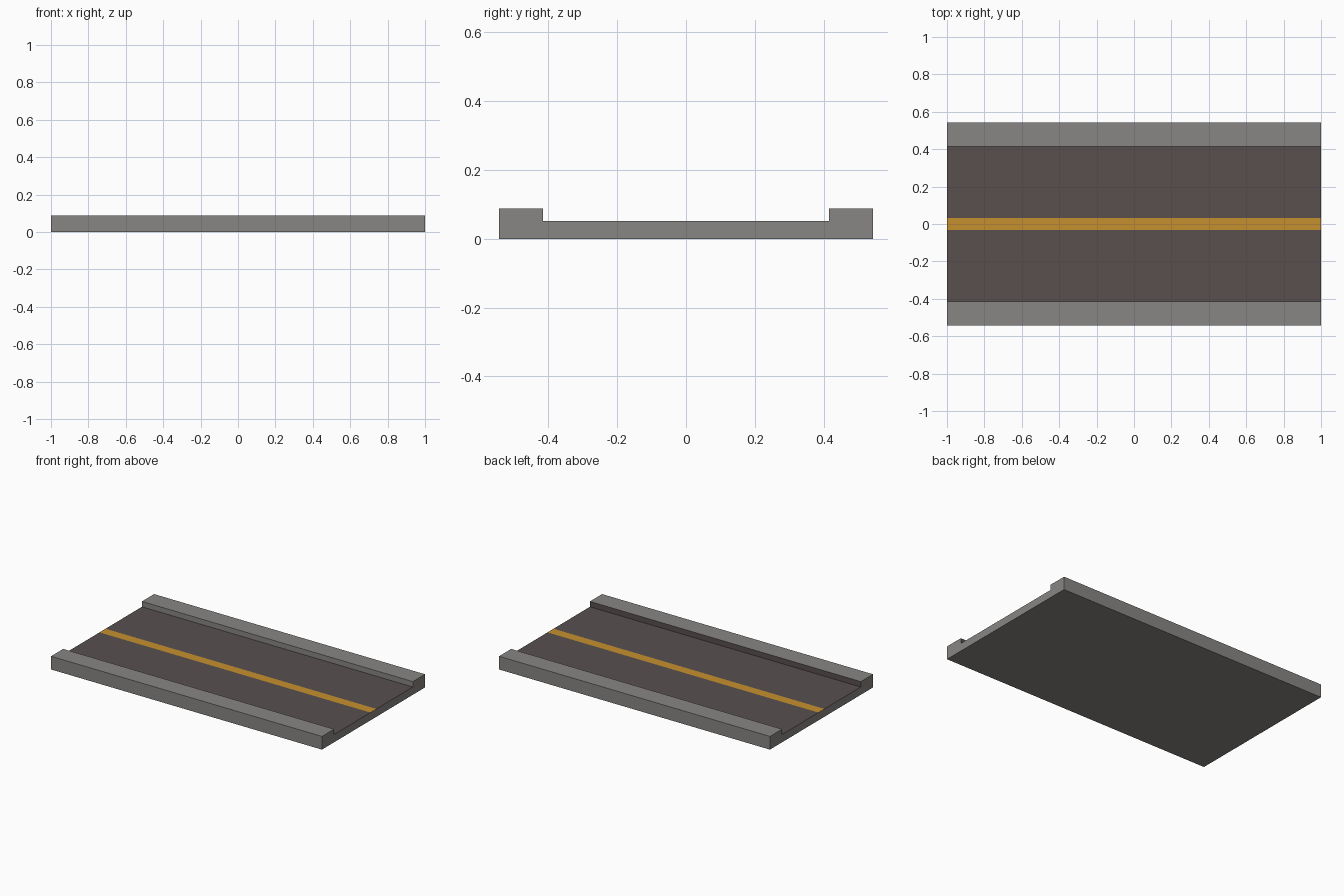
import bpy, bmesh

if "Cube" in bpy.data.objects:
    bpy.data.objects.remove(bpy.data.objects["Cube"])

L, W, KERB, H, ROAD, STRIPE = 1.0, 0.543, 0.415, 0.088, 0.052, 0.032


def material(name, srgb):
    m = bpy.data.materials.new(name)
    lin = [((c / 255 + 0.055) / 1.055) ** 2.4 for c in srgb]
    m.diffuse_color = (*lin, 1)
    m.use_nodes = True
    m.node_tree.nodes["Principled BSDF"].inputs["Base Color"].default_value = m.diffuse_color
    return m


concrete = material("concrete grey", (135, 134, 131))
asphalt = material("asphalt", (88, 80, 79))
paint = material("yellow paint", (198, 144, 46))

# Road section: channel profile (y, z) swept along x, split at the centre stripe
profile = [(-W, 0), (W, 0), (W, H), (KERB, H), (KERB, ROAD), (STRIPE, ROAD),
           (-STRIPE, ROAD), (-KERB, ROAD), (-KERB, H), (-W, H)]
bm = bmesh.new()
base = bm.faces.new([bm.verts.new((-L, y, z)) for y, z in profile])
ext = bmesh.ops.extrude_face_region(bm, geom=[base])
bmesh.ops.translate(bm, vec=(2 * L, 0, 0),
                    verts=[v for v in ext["geom"] if isinstance(v, bmesh.types.BMVert)])
if not any(abs(f.normal.x) > 0.9 and f.calc_center_median().x < -0.9 for f in bm.faces):
    bm.faces.new([v for v in bm.verts if v.co.x < 0])
bmesh.ops.recalc_face_normals(bm, faces=bm.faces)

# Colour by position: sunken deck is asphalt, its middle strip is paint
for f in bm.faces:
    c = f.calc_center_median()
    if f.normal.z > 0.9 and c.z < H - 0.01:
        f.material_index = 2 if abs(c.y) < 0.01 else 1
    elif f.normal.y > 0.9 and c.y < 0:
        f.material_index = 1  # inner face of the front kerb

mesh = bpy.data.meshes.new("road_section")
bm.to_mesh(mesh)
bm.free()
for m in (concrete, asphalt, paint):
    mesh.materials.append(m)
bpy.context.collection.objects.link(bpy.data.objects.new("road_section", mesh))
